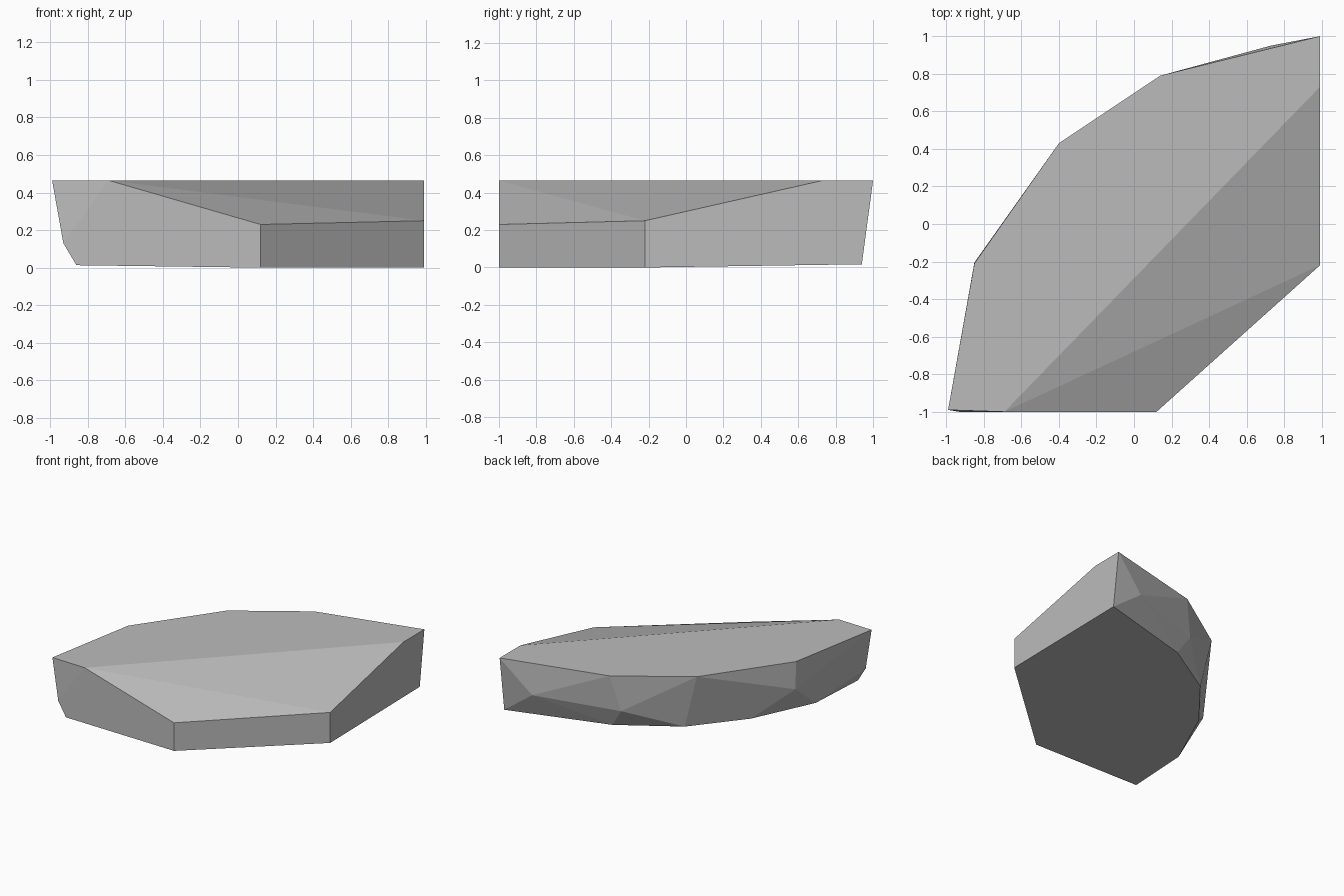
import bpy, bmesh, math
from mathutils import Vector

cube = bpy.data.objects.get("Cube")
if cube:
    bpy.data.objects.remove(cube, do_unlink=True)

# Stone colour
stone = bpy.data.materials.new("stone grey")
stone.use_nodes = True
grey = (0.5, 0.5, 0.5, 1)
stone.diffuse_color = grey
stone.node_tree.nodes["Principled BSDF"].inputs["Base Color"].default_value = grey

TOP = 0.465

# Flat crown outline
crown = [(-0.99, -0.99), (-0.85, -0.21), (-0.40, 0.43), (0.14, 0.79),
         (0.99, 1.0), (0.99, 0.73), (-0.69, -1.0)]

# Underside outline, rising gently away from the front right edge
base = [(0.12, -1.0), (0.99, -0.22), (0.99, 0.94), (0.17, 0.71),
        (-0.29, 0.43), (-0.61, 0.03), (-0.84, -0.48), (-0.86, -1.0)]
edge_start, edge_end = Vector(base[0]), Vector(base[1])
edge = (edge_end - edge_start).normalized()


def base_height(p):
    return 0.02 * edge.cross(Vector(p) - edge_start)


# Lower ends of the bevel, then the chipped points around the sides
bevel = [(0.12, -1.0, 0.23), (0.99, -0.22, 0.25)]
chips = [(-0.93, -1.0, 0.13), (-0.85, -0.205, 0.24),
         (0.07, 0.74, 0.175), (0.73, 0.95, 0.21)]

points = [(x, y, TOP) for x, y in crown]
points += [(x, y, base_height((x, y))) for x, y in base]
points += bevel + chips

# Faceted slab wrapped around the outlines
bm = bmesh.new()
for p in points:
    bm.verts.new(p)
bmesh.ops.convex_hull(bm, input=bm.verts[:])
bmesh.ops.dissolve_limit(bm, angle_limit=math.radians(0.5),
                         verts=bm.verts[:], edges=bm.edges[:])
bmesh.ops.recalc_face_normals(bm, faces=bm.faces[:])
mesh = bpy.data.meshes.new("rock_slab")
bm.to_mesh(mesh)
bm.free()
mesh.materials.append(stone)
slab = bpy.data.objects.new("rock_slab", mesh)
bpy.context.collection.objects.link(slab)
